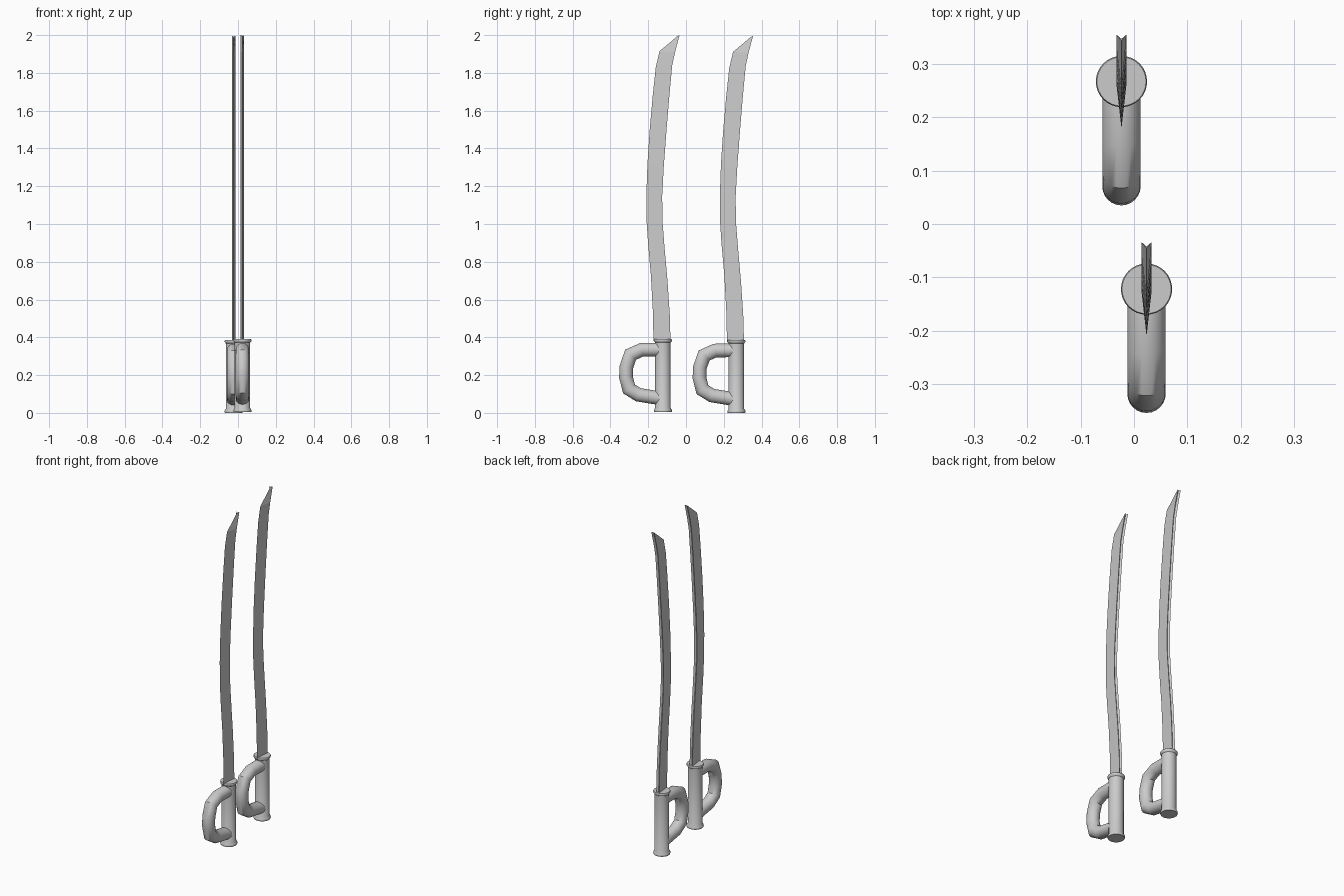
import bpy, bmesh, math
from mathutils import Vector

if "Cube" in bpy.data.objects:
    bpy.data.objects.remove(bpy.data.objects["Cube"])


def loft(name, rings, loc, smooth):
    """Skin a list of closed rings and cap both ends."""
    bm = bmesh.new()
    vs = [[bm.verts.new(p) for p in r] for r in rings]
    n = len(rings[0])
    for a, b in zip(vs, vs[1:]):
        for i in range(n):
            j = (i + 1) % n
            bm.faces.new((a[i], a[j], b[j], b[i]))
    bm.faces.new(vs[0][::-1])
    bm.faces.new(vs[-1])
    bmesh.ops.recalc_face_normals(bm, faces=bm.faces)
    me = bpy.data.meshes.new(name)
    bm.to_mesh(me)
    bm.free()
    ob = bpy.data.objects.new(name, me)
    bpy.context.collection.objects.link(ob)
    ob.location = loc
    if smooth:
        bpy.ops.object.select_all(action='DESELECT')
        ob.select_set(True)
        bpy.context.view_layer.objects.active = ob
        bpy.ops.object.shade_smooth_by_angle(angle=math.radians(40))
    return ob


def circle(c, u, v, r, n=24):
    return [c + r * (math.cos(2 * math.pi * i / n) * u + math.sin(2 * math.pi * i / n) * v)
            for i in range(n)]


X, Y, Z = Vector((1, 0, 0)), Vector((0, 1, 0)), Vector((0, 0, 1))
GRIP_Y = -0.122

# Grip profile (radius, z) with flared end rims
grip_profile = [(0.046, 0.004), (0.048, 0.010), (0.047, 0.016), (0.041, 0.026),
                (0.041, 0.372), (0.047, 0.379), (0.048, 0.385), (0.046, 0.390)]
grip_rings = [circle(Vector((0, GRIP_Y, z)), X, Y, r, 32) for r, z in grip_profile]

# Hand guard path (y, z), mitred tube
path = [Vector((0, y, z)) for y, z in [
    (-0.130, 0.335), (-0.235, 0.334), (-0.293, 0.308), (-0.315, 0.245),
    (-0.318, 0.190), (-0.302, 0.127), (-0.252, 0.096), (-0.130, 0.076)]]
guard_rings = []
for i, p in enumerate(path):
    d0 = (p - path[max(i - 1, 0)]).normalized()
    d1 = (path[min(i + 1, len(path) - 1)] - p).normalized()
    t = (d0 + d1).normalized()
    side = t.cross(X)
    miter = 1 / max(t.dot(d1), t.dot(d0))
    guard_rings.append(circle(p, X, side * miter, 0.036))

# Blade stations: cutting edge (y, z) and spine (y, z)
stations = [
    ((-0.172, 0.38), (-0.082, 0.38)), ((-0.176, 0.55), (-0.086, 0.52)),
    ((-0.186, 0.73), (-0.098, 0.70)), ((-0.201, 0.90), (-0.114, 0.88)),
    ((-0.209, 1.02), (-0.125, 1.02)), ((-0.210, 1.15), (-0.126, 1.15)),
    ((-0.204, 1.32), (-0.118, 1.30)), ((-0.192, 1.50), (-0.103, 1.50)),
    ((-0.176, 1.68), (-0.089, 1.67)), ((-0.160, 1.83), (-0.073, 1.84)),
    ((-0.140, 1.915), (-0.058, 1.91)), ((-0.046, 1.994), (-0.034, 2.0))]
blade_rings = []
for e, s in stations:
    edge, spine = Vector((0, *e)), Vector((0, *s))
    notch = spine + (edge - spine).normalized() * 0.009
    blade_rings.append([edge, spine + X * 0.0095, notch, spine - X * 0.0095])

# Two matching swords
for tag, loc in (("front", (0.0235, 0, 0)), ("back", (-0.0235, 0.389, -0.004))):
    loft(tag + "_sword_grip", grip_rings, loc, True)
    loft(tag + "_sword_hand_guard", guard_rings, loc, True)
    loft(tag + "_sword_blade", blade_rings, loc, False)
